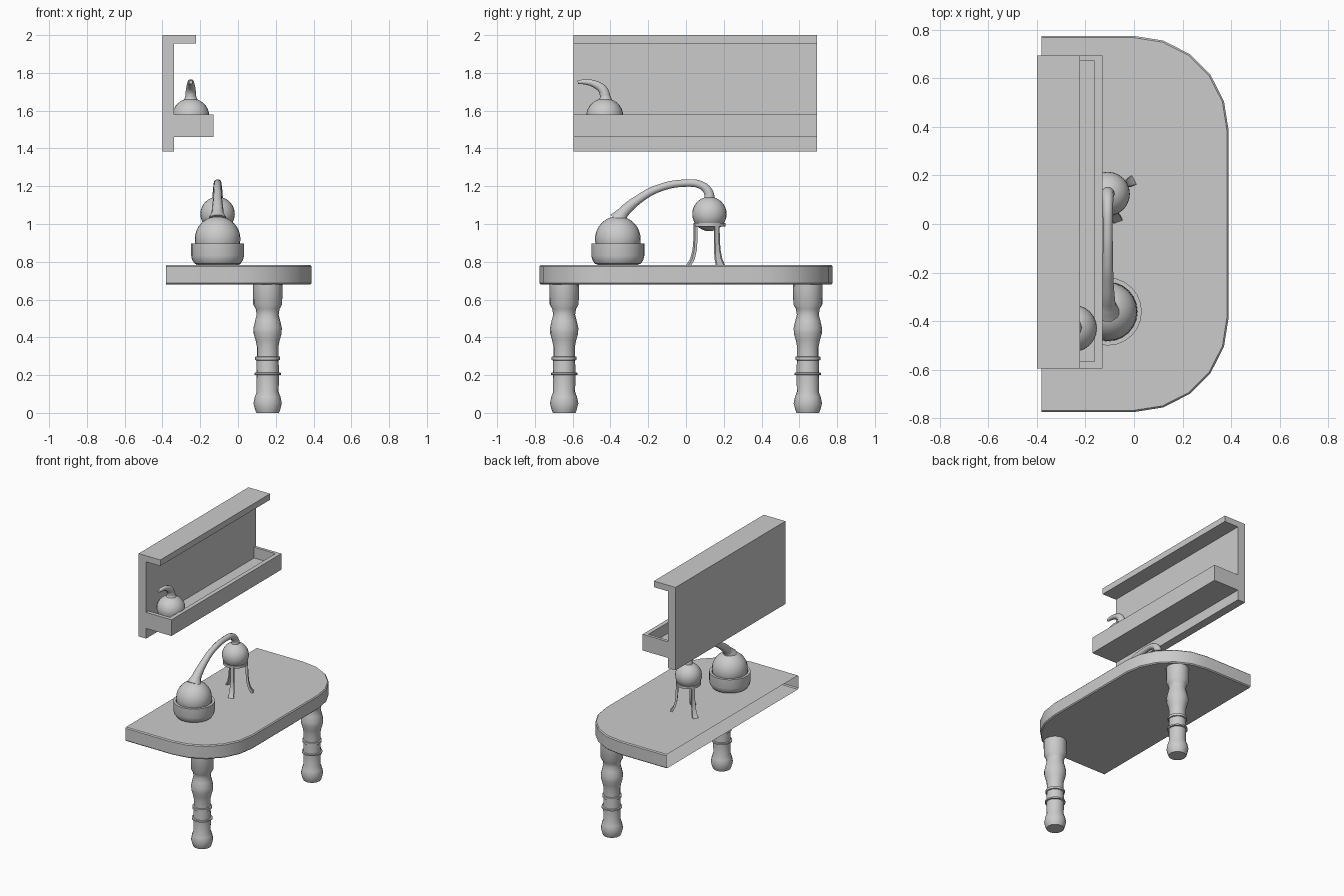
import bpy, bmesh, math
from math import sin, cos, pi, radians

if "Cube" in bpy.data.objects:
    bpy.data.objects.remove(bpy.data.objects["Cube"])


def make(name, verts, faces, smooth=None):
    me = bpy.data.meshes.new(name)
    me.from_pydata(verts, [], faces)
    bm = bmesh.new()
    bm.from_mesh(me)
    bmesh.ops.recalc_face_normals(bm, faces=bm.faces)
    bm.to_mesh(me)
    bm.free()
    ob = bpy.data.objects.new(name, me)
    bpy.context.collection.objects.link(ob)
    if smooth:
        bpy.ops.object.select_all(action='DESELECT')
        ob.select_set(True)
        bpy.context.view_layer.objects.active = ob
        bpy.ops.object.shade_smooth_by_angle(angle=radians(smooth))
    return ob


def lathe(name, profile, center, n=20):
    """Revolve (radius, z) points around a vertical axis."""
    verts = [(center[0] + r * cos(2 * pi * i / n), center[1] + r * sin(2 * pi * i / n), z)
             for r, z in profile for i in range(n)]
    faces = [(k * n + i, k * n + (i + 1) % n, (k + 1) * n + (i + 1) % n, (k + 1) * n + i)
             for k in range(len(profile) - 1) for i in range(n)]
    faces += [tuple(range(n)), tuple(range(len(verts) - n, len(verts)))]
    return make(name, verts, faces, 35)


def extrude_y(name, outline, y0, y1):
    """Extrude an (x, z) outline along y."""
    n = len(outline)
    verts = [(x, y, z) for y in (y0, y1) for x, z in outline]
    faces = [(i, (i + 1) % n, n + (i + 1) % n, n + i) for i in range(n)]
    return make(name, verts, faces + [tuple(range(n)), tuple(range(n, 2 * n))])


def ball(name, loc, r, rz=None):
    bpy.ops.mesh.primitive_uv_sphere_add(segments=24, ring_count=16, radius=r, location=loc)
    ob = bpy.context.object
    ob.name = name
    ob.scale.z = (rz or r) / r
    bpy.ops.object.shade_smooth()


def tube(name, x, path):
    """Tapered tube through (y, z, radius) points."""
    cu = bpy.data.curves.new(name, 'CURVE')
    cu.dimensions = '3D'
    cu.bevel_depth = 1
    cu.bevel_resolution = 3
    cu.use_fill_caps = True
    cu.resolution_u = 6
    sp = cu.splines.new('BEZIER')
    sp.bezier_points.add(len(path) - 1)
    for p, (y, z, r) in zip(sp.bezier_points, path):
        p.co = (x, y, z)
        p.radius = r
        p.handle_left_type = p.handle_right_type = 'AUTO'
    ob = bpy.data.objects.new(name, cu)
    bpy.context.collection.objects.link(ob)
    bpy.ops.object.select_all(action='DESELECT')
    ob.select_set(True)
    bpy.context.view_layer.objects.active = ob
    bpy.ops.object.convert(target='MESH')
    bpy.ops.object.shade_smooth_by_angle(angle=radians(50))


# Table top: rounded front corners, softened rims, open on the wall side
def outline(inset, z):
    r = 0.39 - inset
    arc = [(r * cos(radians(a)), r * sin(radians(a))) for a in range(0, 91, 18)]
    pts = [(-0.382, -0.385 - r)] + [(x, -0.385 - y) for x, y in reversed(arc)]
    pts += [(x, 0.385 + y) for x, y in arc] + [(-0.382, 0.385 + r)]
    return [(x, y, z) for x, y in pts]


rings = [outline(0.007, 0.68), outline(0, 0.687), outline(0, 0.776), outline(0.007, 0.783)]
n = len(rings[0])
faces = [(k * n + i, k * n + i + 1, (k + 1) * n + i + 1, (k + 1) * n + i)
         for k in range(3) for i in range(n - 1)]
faces += [tuple(range(n)), tuple(range(3 * n, 4 * n))]
make("table_top", sum(rings, []), faces, 30)

# Turned table legs
leg = [(0.06, 0), (0.066, 0.015), (0.075, 0.05), (0.068, 0.085), (0.058, 0.112),
       (0.06, 0.2), (0.07, 0.202), (0.07, 0.212), (0.06, 0.214), (0.058, 0.278),
       (0.066, 0.28), (0.066, 0.297), (0.057, 0.299), (0.057, 0.35), (0.064, 0.385),
       (0.074, 0.42), (0.075, 0.45), (0.066, 0.49), (0.058, 0.52), (0.063, 0.55),
       (0.077, 0.575), (0.078, 0.685)]
for side, y in (("left", -0.645), ("right", 0.645)):
    lathe(f"table_leg_{side}", leg, (0.157, y), 16)

# Wall shelf: back panel with top lip and tray floor
Y0, Y1 = -0.595, 0.694
FLOOR = 1.5
extrude_y("shelf_panel", [(-0.4, 1.385), (-0.338, 1.385), (-0.338, 1.46), (-0.13, 1.46),
                          (-0.13, FLOOR), (-0.338, FLOOR), (-0.338, 1.955), (-0.222, 1.955),
                          (-0.222, 2.0), (-0.4, 2.0)], Y0, Y1)


def rail(name, x0, x1, y0, y1):
    extrude_y(name, [(x0, FLOOR), (x1, FLOOR), (x1, 1.58), (x0, 1.58)], y0, y1)


rail("tray_front_rail", -0.162, -0.13, Y0, Y1)
rail("tray_left_end", -0.338, -0.162, Y0, Y0 + 0.028)
rail("tray_right_end", -0.338, -0.162, Y1 - 0.022, Y1)

# Small flask in the tray with a hooked spout
ball("shelf_flask", (-0.25, -0.43, 1.575), 0.097, 0.09)
tube("shelf_flask_spout", -0.25, [(-0.427, 1.635, 0.045), (-0.428, 1.675, 0.029),
                                  (-0.44, 1.71, 0.026), (-0.475, 1.737, 0.021),
                                  (-0.53, 1.752, 0.015), (-0.573, 1.75, 0.01)])

# Still: boiler in a bowl, joined by a tube to the receiver
X = -0.108
YB, YR = -0.361, 0.124
lathe("boiler_bowl", [(0.1, 0.783), (0.122, 0.79), (0.135, 0.81), (0.14, 0.832), (0.14, 0.898),
                      (0.122, 0.898), (0.12, 0.86)], (X, YB), 24)
ball("boiler", (X, YB, 0.92), 0.121)
tube("still_tube", X, [(-0.36, 1.02, 0.052), (-0.333, 1.06, 0.032), (-0.245, 1.135, 0.024),
                       (-0.15, 1.187, 0.021), (-0.01, 1.216, 0.02), (0.085, 1.203, 0.022),
                       (0.12, 1.165, 0.026), (0.124, 1.12, 0.03)])
ball("receiver", (X, YR, 1.053), 0.091)

# Stand: ring and three flared legs
lathe("stand_ring", [(0.07, 0.988), (0.084, 0.988), (0.084, 1.005), (0.07, 1.005), (0.07, 0.988)],
      (X, YR), 24)
side = [(0.07, 0.995, 0.011), (0.071, 0.92, 0.011), (0.076, 0.86, 0.013),
        (0.088, 0.815, 0.016), (0.108, 0.784, 0.02)]
for k, a in enumerate((28, 148, -70)):
    ca, sa = cos(radians(a)), sin(radians(a))
    verts = []
    for r, z, w in side:
        for dr, s in ((0, -1), (0.015, -1), (0.015, 1), (0, 1)):
            verts.append((X + (r + dr) * ca - s * w * sa, YR + (r + dr) * sa + s * w * ca, z))
    faces = [(4 * j + i, 4 * j + (i + 1) % 4, 4 * j + 4 + (i + 1) % 4, 4 * j + 4 + i)
             for j in range(len(side) - 1) for i in range(4)]
    make(f"stand_leg_{k + 1}", verts, faces + [(0, 1, 2, 3), (16, 17, 18, 19)], 35)
